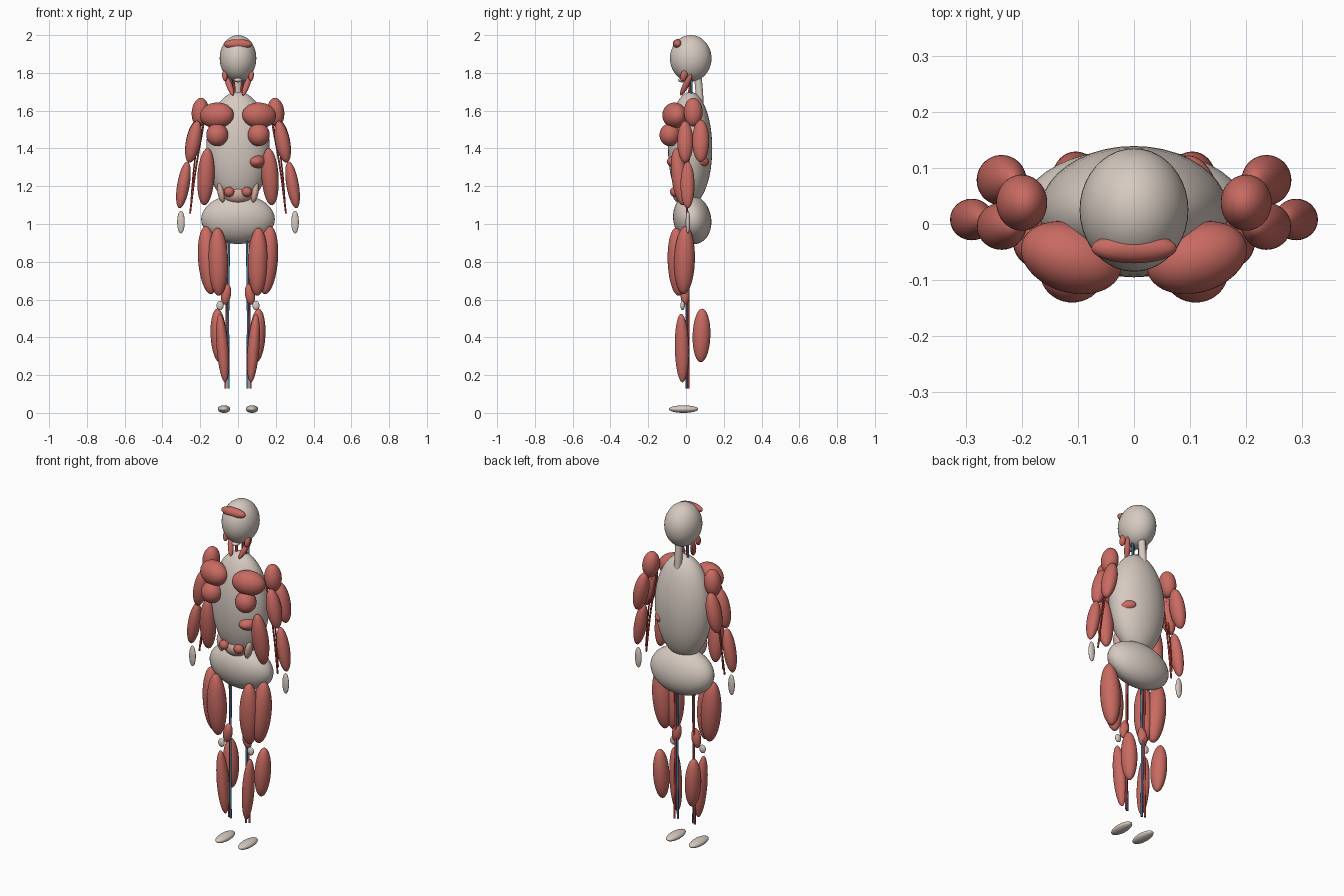
import bpy, math
from mathutils import Vector


def material(name, col):
    m = bpy.data.materials.new(name)
    m.diffuse_color = (*col, 1)
    return m


BONE = material("bone", (0.67, 0.59, 0.53))
MUSCLE = material("muscle red", (0.58, 0.145, 0.12))
PINK = material("soft pink", (0.66, 0.40, 0.34))
ARTERY = material("artery red", (0.50, 0.05, 0.04))
VEIN = material("vein blue", (0.05, 0.20, 0.38))


def ellipsoid(name, loc, radii, mat, rot=(0, 0, 0), pair=False):
    """Smooth ellipsoid, optionally with a copy mirrored across x."""
    for s, tag in ((1, "_left"), (-1, "_right")) if pair else ((1, ""),):
        bpy.ops.mesh.primitive_uv_sphere_add(
            segments=40, ring_count=24, location=(s * loc[0], loc[1], loc[2]),
            rotation=(rot[0], s * rot[1], s * rot[2]))
        o = bpy.context.object
        o.name = name + tag
        o.scale = radii
        o.data.materials.append(mat)
        bpy.ops.object.shade_smooth()


def tube(name, points, radius, mat, pair=True):
    """Round tube through a few points."""
    for s, tag in ((1, "_left"), (-1, "_right")) if pair else ((1, ""),):
        c = bpy.data.curves.new(name + tag, "CURVE")
        c.dimensions = "3D"
        c.bevel_depth = radius
        c.bevel_resolution = 3
        c.use_fill_caps = True
        sp = c.splines.new("BEZIER")
        sp.bezier_points.add(len(points) - 1)
        for b, p in zip(sp.bezier_points, points):
            b.co = Vector((s * p[0], p[1], p[2]))
            b.handle_left_type = b.handle_right_type = "AUTO"
        c.materials.append(mat)
        o = bpy.data.objects.new(name + tag, c)
        bpy.context.collection.objects.link(o)


# Head and neck
ellipsoid("skull", (0, 0.025, 1.877), (0.097, 0.11, 0.123), BONE)
ellipsoid("brow_muscle", (0, -0.043, 1.952), (0.076, 0.027, 0.027), MUSCLE)
ellipsoid("throat_bone", (0, -0.02, 1.762), (0.022, 0.022, 0.012), BONE)
tube("neck_spine", [(0, 0.06, 1.80), (0, 0.07, 1.70), (0, 0.075, 1.58)], 0.021, BONE, False)
ellipsoid("jaw_muscle", (0.07, -0.012, 1.785), (0.014, 0.018, 0.03), MUSCLE, (-0.3, 0.1, 0), True)
ellipsoid("neck_muscle", (0.047, 0.0, 1.737), (0.016, 0.016, 0.066), MUSCLE, (-0.45, 0.35, 0), True)
tube("neck_artery", [(0.018, 0.015, 1.60), (0.022, 0.02, 1.80)], 0.006, ARTERY)
tube("neck_vein", [(0.03, 0.025, 1.60), (0.034, 0.03, 1.80)], 0.006, VEIN)

# Trunk
ellipsoid("rib_cage", (0, 0.022, 1.40), (0.168, 0.117, 0.30), BONE)
ellipsoid("pelvis", (0, 0.033, 1.025), (0.195, 0.10, 0.132), BONE, (0.2, 0, 0))
ellipsoid("lower_belly", (0, 0.0, 1.155), (0.078, 0.07, 0.055), PINK)
ellipsoid("side_gut", (0.09, -0.03, 1.165), (0.018, 0.025, 0.052), PINK, (0, 0.2, 0), True)
ellipsoid("small_organ", (0.047, -0.06, 1.17), (0.028, 0.025, 0.026), MUSCLE, pair=True)
ellipsoid("side_organ", (0.097, 0.01, 1.33), (0.06, 0.112, 0.045), MUSCLE)
ellipsoid("chest_upper", (0.112, -0.06, 1.575), (0.092, 0.062, 0.068), MUSCLE, (0, 0.05, 0.3), True)
ellipsoid("chest_lower", (0.11, -0.085, 1.472), (0.058, 0.055, 0.06), MUSCLE, pair=True)
ellipsoid("flank_muscle", (0.17, -0.035, 1.25), (0.045, 0.042, 0.152), MUSCLE, (0.12, -0.06, 0), True)

# Arms
ellipsoid("shoulder_muscle", (0.20, 0.038, 1.592), (0.045, 0.05, 0.076), MUSCLE, (0, -0.1, 0), True)
ellipsoid("front_arm_muscle", (0.236, -0.004, 1.435), (0.039, 0.042, 0.112), MUSCLE, (0, -0.2, 0), True)
ellipsoid("back_arm_muscle", (0.236, 0.078, 1.44), (0.039, 0.045, 0.114), MUSCLE, (0, -0.2, 0), True)
ellipsoid("forearm_muscle", (0.289, 0.008, 1.207), (0.033, 0.037, 0.125), MUSCLE, (0, -0.17, 0), True)
ellipsoid("hand", (0.302, 0.01, 1.01), (0.02, 0.012, 0.06), BONE, pair=True)
tube("arm_artery", [(0.18, 0.01, 1.54), (0.222, 0.01, 1.30), (0.254, 0.005, 1.055)], 0.005, ARTERY)
tube("arm_side_artery", [(0.205, 0.02, 1.50), (0.235, 0.015, 1.28), (0.25, 0.015, 1.09)], 0.004, ARTERY)

# Legs
ellipsoid("front_thigh_muscle", (0.105, -0.045, 0.80), (0.053, 0.052, 0.18), MUSCLE, (0.04, 0.02, 0), True)
ellipsoid("outer_thigh_muscle", (0.157, -0.008, 0.808), (0.054, 0.055, 0.18), MUSCLE, (-0.03, 0.08, 0), True)
ellipsoid("inner_knee_muscle", (0.063, -0.005, 0.628), (0.026, 0.024, 0.056), MUSCLE, (0, -0.15, 0), True)
ellipsoid("kneecap", (0.095, -0.018, 0.568), (0.019, 0.012, 0.024), BONE, pair=True)
ellipsoid("shin_muscle", (0.082, -0.022, 0.343), (0.031, 0.037, 0.182), MUSCLE, (0.02, 0.08, 0), True)
ellipsoid("calf_muscle", (0.103, 0.082, 0.41), (0.042, 0.047, 0.142), MUSCLE, (-0.03, 0.05, 0), True)
tube("leg_artery", [(0.062, 0.012, 0.98), (0.06, 0.012, 0.55), (0.066, 0.012, 0.13)], 0.006, ARTERY)
tube("leg_vein", [(0.046, 0.004, 0.98), (0.052, 0.004, 0.55), (0.05, 0.004, 0.13)], 0.006, VEIN)
ellipsoid("foot", (0.074, -0.013, 0.02), (0.033, 0.078, 0.02), BONE, pair=True)
